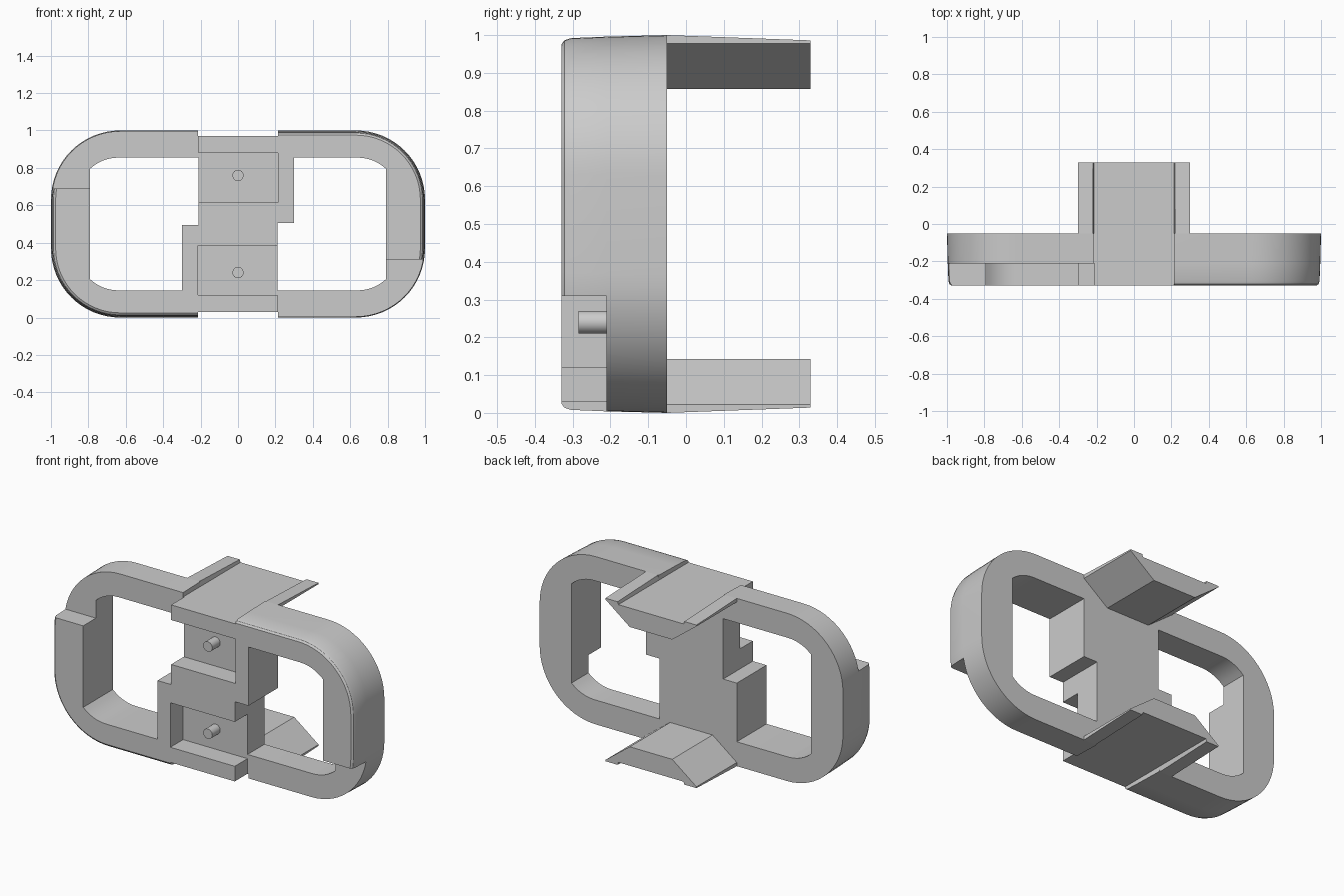
import bpy, bmesh, math

cube = bpy.data.objects.get("Cube")
if cube:
    bpy.data.objects.remove(cube, do_unlink=True)

BACK, STEP, FRONT, REAR = -0.05, -0.21, -0.33, 0.33


def loft(name, rings):
    """Skin a list of equal-length 3D rings and cap both ends."""
    bm = bmesh.new()
    loops = [[bm.verts.new(p) for p in ring] for ring in rings]
    n = len(loops[0])
    for a, b in zip(loops, loops[1:]):
        for i in range(n):
            j = (i + 1) % n
            bm.faces.new((a[i], a[j], b[j], b[i]))
    bm.faces.new(loops[0])
    bm.faces.new(loops[-1][::-1])
    bmesh.ops.recalc_face_normals(bm, faces=bm.faces)
    mesh = bpy.data.meshes.new(name)
    bm.to_mesh(mesh)
    bm.free()
    obj = bpy.data.objects.new(name, mesh)
    bpy.context.collection.objects.link(obj)
    return obj


def prism(name, pts, y0, y1):
    return loft(name, [[(x, y, z) for x, z in pts] for y in (y0, y1)])


def box(x0, x1, z0, z1):
    return [(x0, z0), (x1, z0), (x1, z1), (x0, z1)]


def turned(pts):
    """Half turn about the depth axis through the middle of the body."""
    return [(-x, 1 - z) for x, z in pts]


def arc(cx, cz, r, a0, a1, n):
    angles = [math.radians(a0 + (a1 - a0) * i / n) for i in range(n + 1)]
    return [(cx + r * math.cos(a), cz + r * math.sin(a)) for a in angles]


def select_only(obj):
    bpy.ops.object.select_all(action='DESELECT')
    obj.select_set(True)
    bpy.context.view_layer.objects.active = obj


def cut(target, pts, y0, y1):
    cutter = prism("cutter", pts, y0, y1)
    cutter.hide_render = True
    mod = target.modifiers.new("cut", 'BOOLEAN')
    mod.operation, mod.solver, mod.object = 'DIFFERENCE', 'EXACT', cutter
    select_only(target)
    bpy.ops.object.modifier_apply(modifier=mod.name)
    bpy.data.objects.remove(cutter, do_unlink=True)


# Rounded body with a slight draft and a softened front edge
def outline(y, inset):
    pts = []
    for k, (sx, sz) in enumerate([(1, 1), (-1, 1), (-1, -1), (1, -1)]):
        pts += arc(sx * 0.63, 0.5 + sz * 0.13, 0.37 - inset, 90 * k, 90 * k + 90, 16)
    return [(x, y, z) for x, z in pts]


layers = [(BACK, 0), (STEP, 0.004), (-0.305, 0.008), (-0.322, 0.014), (FRONT, 0.025)]
body = loft("body", [outline(y, inset) for y, inset in layers])

# Stepped window beside the centre column, rounded on its outer corners
bend = math.degrees(math.acos(0.15 / 0.22))
window = [(0.21, 0.145), *arc(0.64, 0.365, 0.22, -90, -bend, 6),
          *arc(0.64, 0.635, 0.22, bend, 90, 6),
          (0.30, 0.855), (0.30, 0.505), (0.21, 0.505)]
recess = box(0.21, 1.2, -0.2, 0.31)
pocket = box(-0.215, 0.25, 0.12, 0.385)
groove = box(-0.215, 0.215, -0.2, 0.03)

for turn in (list, turned):
    cut(body, turn(window), -0.5, 0.1)
    cut(body, turn(recess), -0.5, STEP)
    cut(body, turn(pocket), -0.5, STEP)
    cut(body, turn(groove), -0.5, 0.1)


# Wedge-sided clips behind the body, grooved on the outside
def clip_section(edge):
    return [(-0.30, edge), (-0.22, edge), (-0.215, 0.03), (0.215, 0.03),
            (0.22, edge), (0.30, edge), (0.30, 0.022), (0.14, 0.143),
            (-0.14, 0.143), (-0.30, 0.022)]


parts = [body]
for side, turn in (("lower", list), ("upper", turned)):
    rings = [[(x, y, z) for x, z in turn(clip_section(edge))]
             for y, edge in ((BACK, 0.0), (REAR, 0.014))]
    parts.append(loft(side + "_clip", rings))
    # Pocket peg
    peg = turn(arc(0, 0.24, 0.03, 0, 345, 23))
    parts.append(prism(side + "_peg", peg, -0.285, STEP + 0.01))

for part in parts:
    select_only(part)
    bpy.ops.object.shade_smooth_by_angle(angle=math.radians(30))
